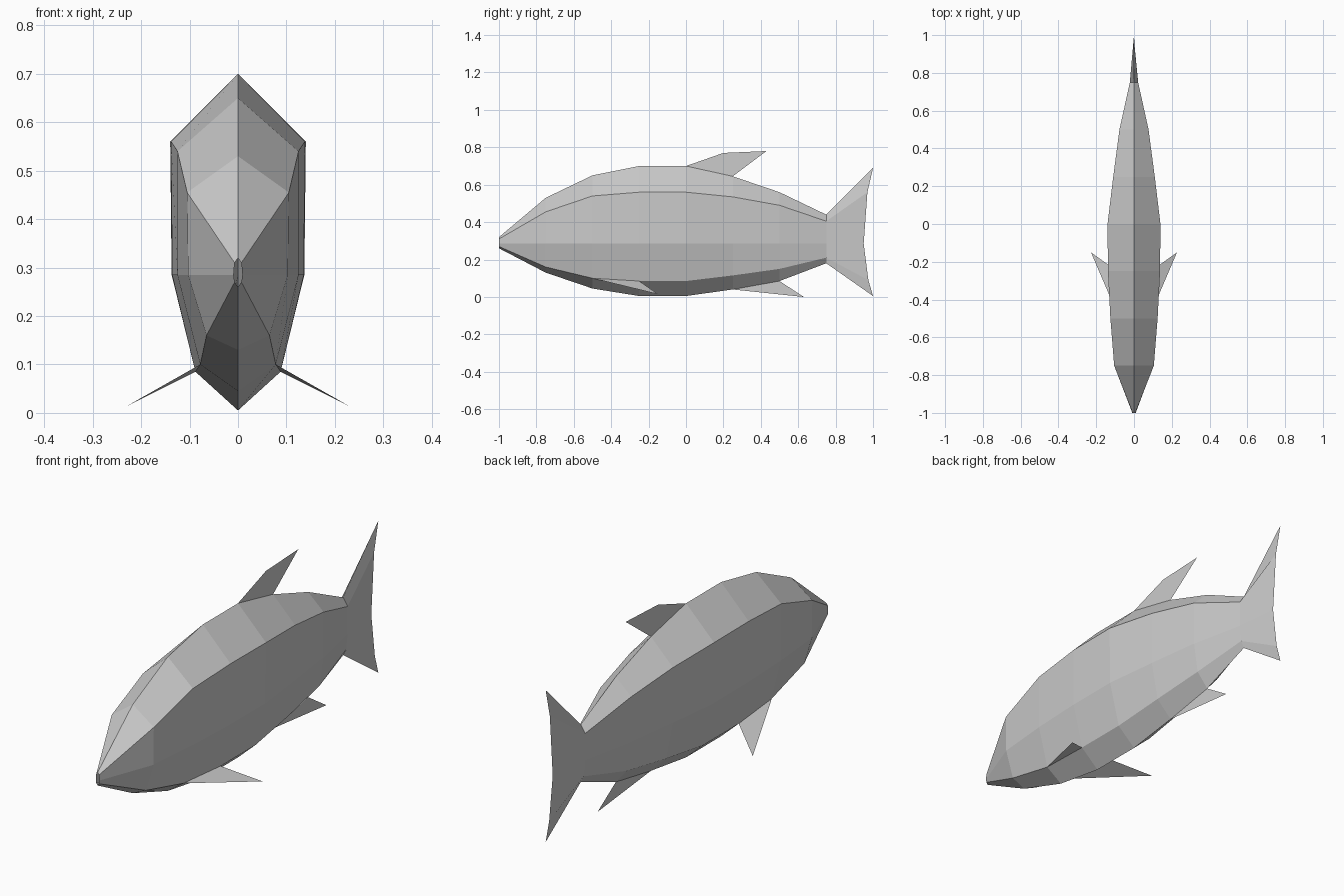
import bpy
import bmesh

cube = bpy.data.objects.get("Cube")
if cube:
    bpy.data.objects.remove(cube, do_unlink=True)

grey = bpy.data.materials.new("fish grey")
grey.use_nodes = True
colour = (0.6, 0.6, 0.6, 1)
grey.diffuse_color = colour
grey.node_tree.nodes["Principled BSDF"].inputs["Base Color"].default_value = colour


def finish(name, bm):
    """Turn a bmesh into a flat-shaded object."""
    mesh = bpy.data.meshes.new(name)
    bm.to_mesh(mesh)
    bm.free()
    mesh.materials.append(grey)
    obj = bpy.data.objects.new(name, mesh)
    bpy.context.collection.objects.link(obj)
    return obj


def loft(name, stations):
    """Skin eight-sided rings: y, top, shoulder x/z, side x, belly x/z, keel."""
    side_z = 0.285
    bm = bmesh.new()
    rings = []
    for y, top, sx, sz, mx, bx, bz, keel in stations:
        half = [(sx, sz), (mx, side_z), (bx, bz)]
        ring = [(0, y, top)] + [(x, y, z) for x, z in half]
        ring += [(0, y, keel)] + [(-x, y, z) for x, z in reversed(half)]
        rings.append([bm.verts.new(p) for p in ring])
    for a, b in zip(rings, rings[1:]):
        for i in range(8):
            j = (i + 1) % 8
            bm.faces.new((a[i], a[j], b[j], b[i]))
    bmesh.ops.recalc_face_normals(bm, faces=bm.faces)
    return finish(name, bm)


def fin(name, points):
    """Thin flat fin."""
    bm = bmesh.new()
    bm.faces.new([bm.verts.new(p) for p in points])
    return finish(name, bm)


# Body, from the open mouth to the tail root
tail_root = (0.75, 0.44, 0.022, 0.405, 0.022, 0.015, 0.21, 0.18)
loft("body", [
    (-1.00, 0.32, 0.007, 0.31, 0.009, 0.007, 0.27, 0.26),
    (-0.75, 0.53, 0.105, 0.455, 0.103, 0.065, 0.16, 0.13),
    (-0.50, 0.65, 0.125, 0.54, 0.125, 0.078, 0.10, 0.045),
    (-0.25, 0.70, 0.138, 0.56, 0.136, 0.088, 0.085, 0.005),
    (0.00, 0.70, 0.14, 0.56, 0.137, 0.088, 0.085, 0.005),
    (0.25, 0.645, 0.11, 0.535, 0.108, 0.075, 0.115, 0.04),
    (0.50, 0.56, 0.077, 0.49, 0.075, 0.055, 0.15, 0.085),
    tail_root,
])

# Tail fin, pinched to a forked trailing edge
edge = [(1.0, 0.69), (0.97, 0.56), (0.95, 0.285), (0.975, 0.09), (1.0, 0.005)]
_, top, sx, sz, mx, bx, bz, keel = tail_root
root = [(0, top), (sx, sz), (mx, 0.285), (bx, bz), (0, keel)]
bm = bmesh.new()
trailing = [bm.verts.new((0, y, z)) for y, z in edge]
for s in (1, -1):
    rim = [bm.verts.new((s * x, 0.75, z)) for x, z in root]
    for i in range(4):
        quad = [rim[i], rim[i + 1], trailing[i + 1], trailing[i]]
        bm.faces.new(quad if s > 0 else quad[::-1])
bmesh.ops.remove_doubles(bm, verts=bm.verts, dist=0.0001)
bmesh.ops.recalc_face_normals(bm, faces=bm.faces)
finish("tail_fin", bm)

# Fins on the centre line
fin("dorsal_fin", [(0, 0, 0.70), (0, 0.2, 0.77), (0, 0.43, 0.78), (0, 0.25, 0.645)])
fin("anal_fin", [(0, 0.25, 0.04), (0, 0.5, 0.085), (0, 0.63, 0)])

# Paired fins
for side, s in (("left", 1), ("right", -1)):
    fin(side + "_pectoral_fin", [(s * 0.078, -0.5, 0.10), (s * 0.088, -0.25, 0.085),
                                 (s * 0.228, -0.15, 0.015)])
